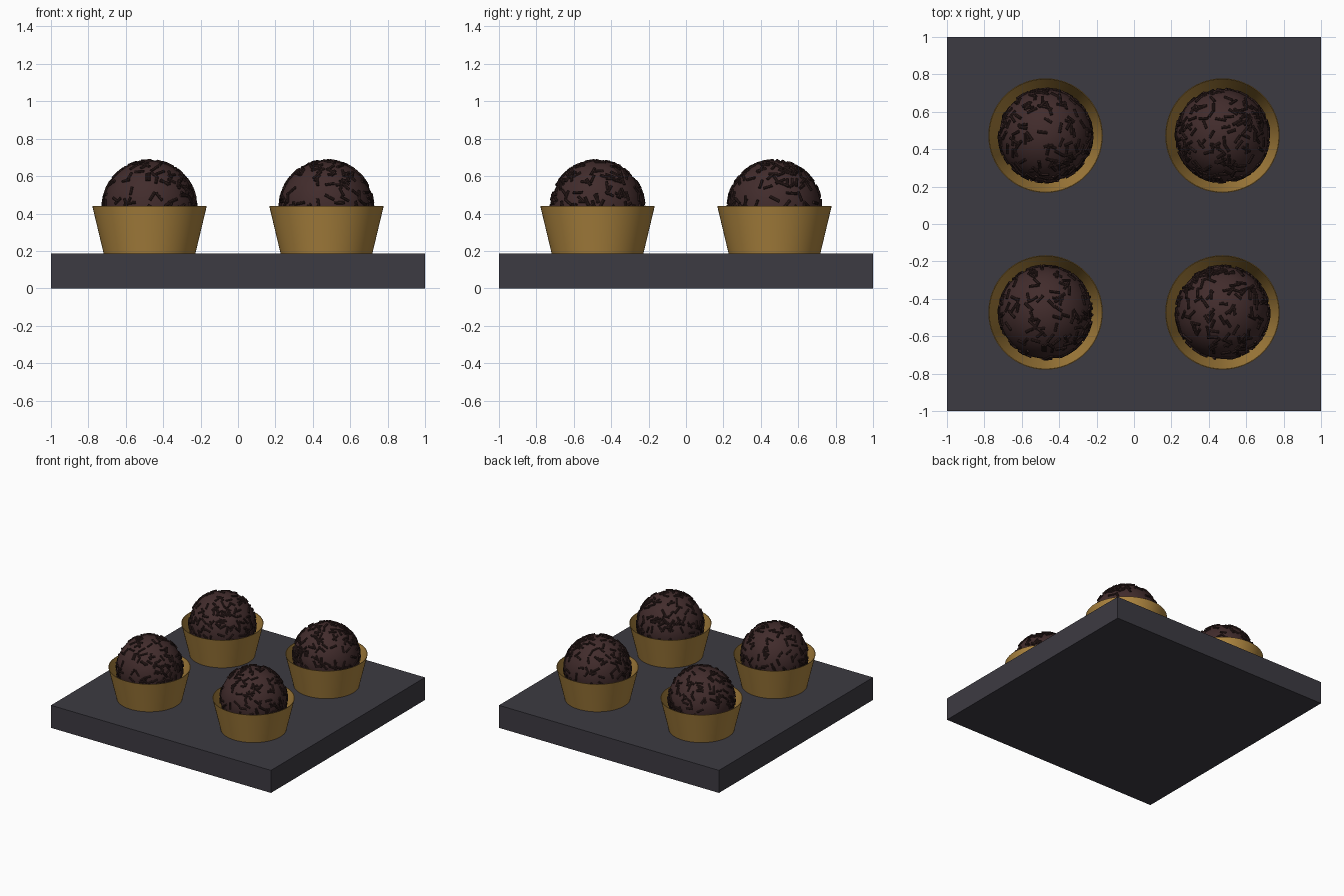
import bpy, bmesh, math, random
from mathutils import Matrix, Vector

if "Cube" in bpy.data.objects:
    bpy.data.objects.remove(bpy.data.objects["Cube"])

random.seed(7)


def material(name, rgb):
    m = bpy.data.materials.new(name)
    m.diffuse_color = (*rgb, 1)
    m.use_nodes = True
    m.node_tree.nodes["Principled BSDF"].inputs["Base Color"].default_value = m.diffuse_color
    return m


SLATE = material("dark slate", (0.046, 0.043, 0.054))
GOLD = material("gold paper", (0.42, 0.235, 0.05))
CHOCOLATE = material("chocolate", (0.054, 0.025, 0.025))
SPRINKLE = material("dark sprinkle", (0.032, 0.015, 0.014))

BASE_TOP = 0.185
BALL_Z, BALL_R = 0.435, 0.247
SPACING = 0.473


def finish(name, bm, mat, location, smooth=True):
    mesh = bpy.data.meshes.new(name)
    bmesh.ops.recalc_face_normals(bm, faces=bm.faces)
    bm.to_mesh(mesh)
    bm.free()
    mesh.materials.append(mat)
    obj = bpy.data.objects.new(name, mesh)
    obj.location = location
    bpy.context.collection.objects.link(obj)
    if smooth:
        bpy.ops.object.select_all(action='DESELECT')
        obj.select_set(True)
        bpy.context.view_layer.objects.active = obj
        bpy.ops.object.shade_smooth_by_angle(angle=math.radians(35))
    return obj


# Square serving board
def board():
    bm = bmesh.new()
    bmesh.ops.create_cube(bm, size=1)
    bmesh.ops.scale(bm, vec=(2, 2, BASE_TOP), verts=bm.verts)
    finish("serving_board", bm, SLATE, (0, 0, BASE_TOP / 2), False)


# Thin flared paper cup: outer wall, rim, inner wall and floor
def cup(x, y):
    bm = bmesh.new()
    profile = [(0, 0), (0.245, 0), (0.306, 0.255), (0.302, 0.255), (0.241, 0.003), (0, 0.003)]
    verts = [bm.verts.new((r, 0, z)) for r, z in profile]
    edges = [bm.edges.new(pair) for pair in zip(verts, verts[1:])]
    bmesh.ops.spin(bm, geom=verts + edges, cent=(0, 0, 0), axis=(0, 0, 1),
                   angle=math.tau, steps=64, use_merge=True)
    bmesh.ops.remove_doubles(bm, verts=bm.verts, dist=0.0002)
    finish("paper_cup", bm, GOLD, (x, y, BASE_TOP))


# Chocolate ball
def ball(x, y):
    bm = bmesh.new()
    bmesh.ops.create_uvsphere(bm, u_segments=48, v_segments=24, radius=BALL_R)
    finish("chocolate_ball", bm, CHOCOLATE, (x, y, BALL_Z))


# Small rods lying on the ball in random directions
def sprinkles(x, y, count=260):
    bm = bmesh.new()
    for _ in range(count):
        z = random.uniform(-0.75, 1)
        a = random.uniform(0, math.tau)
        s = math.sqrt(1 - z * z)
        normal = Vector((s * math.cos(a), s * math.sin(a), z))
        turn = normal.to_track_quat('Z', 'Y').to_matrix().to_4x4()
        place = (Matrix.Translation(normal * (BALL_R + 0.001)) @ turn
                 @ Matrix.Rotation(random.uniform(0, math.tau), 4, 'Z')
                 @ Matrix.Rotation(math.pi / 2, 4, 'X'))
        bmesh.ops.create_cone(bm, cap_ends=True, segments=8, radius1=0.008, radius2=0.008,
                              depth=random.uniform(0.045, 0.06), matrix=place)
    finish("sprinkles", bm, SPRINKLE, (x, y, BALL_Z))


board()
for sx in (-1, 1):
    for sy in (-1, 1):
        for part in (cup, ball, sprinkles):
            part(sx * SPACING, sy * SPACING)
